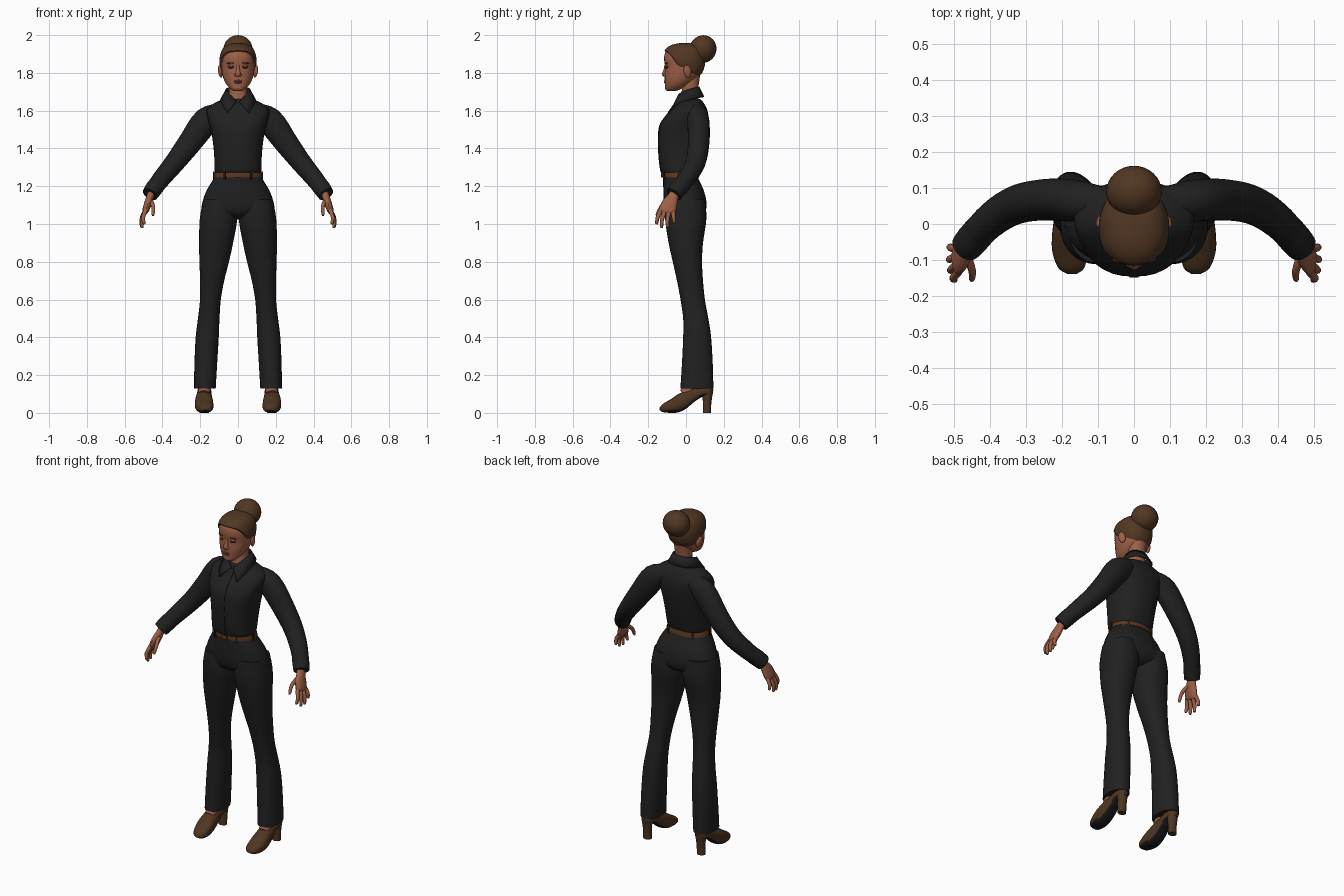
import bpy, bmesh, math
from mathutils import Vector, Matrix

if "Cube" in bpy.data.objects:
    bpy.data.objects.remove(bpy.data.objects["Cube"])


def material(name, r, g, b):
    m = bpy.data.materials.new(name)
    m.diffuse_color = (r, g, b, 1)
    m.use_nodes = True
    m.node_tree.nodes["Principled BSDF"].inputs["Base Color"].default_value = m.diffuse_color
    return m


SKIN = material("skin", .34, .118, .062)
HAIR = material("brown_hair", .085, .038, .017)
CLOTH = material("black_cloth", .015, .015, .016)
LEATHER = material("brown_leather", .075, .036, .015)
BELT = material("tan_belt", .11, .04, .015)
SOLE = material("black_sole", .01, .01, .012)
LIP = material("lip", .22, .065, .045)
EYE = material("dark_eye", .02, .012, .01)


# ---------- helpers ----------
def smooth(pts, steps=4):
    """Catmull-Rom interpolation through tuples of any length."""
    out = []
    for i in range(len(pts) - 1):
        p0, p1 = pts[max(i - 1, 0)], pts[i]
        p2, p3 = pts[i + 1], pts[min(i + 2, len(pts) - 1)]
        for k in range(steps):
            t = k / steps
            out.append(tuple(.5 * (2 * b + (c - a) * t + (2 * a - 5 * b + 4 * c - d) * t * t
                                   + (3 * b - a - 3 * c + d) * t ** 3)
                             for a, b, c, d in zip(p0, p1, p2, p3)))
    return out + [tuple(pts[-1])]


def finish(name, bm, mat, mirror=False):
    bmesh.ops.recalc_face_normals(bm, faces=bm.faces)
    me = bpy.data.meshes.new(name)
    bm.to_mesh(me)
    bm.free()
    me.materials.append(mat)
    ob = bpy.data.objects.new(name, me)
    bpy.context.collection.objects.link(ob)
    if mirror:
        ob.modifiers.new("mirror", 'MIRROR')
    return ob


def skin_rings(name, rings, mat, mirror=False, closed=True, caps=True):
    """Bridge a list of point rings with quads."""
    bm = bmesh.new()
    vs = [[bm.verts.new(p) for p in r] for r in rings]
    n = len(vs[0])
    for a, b in zip(vs, vs[1:]):
        for i in range(n if closed else n - 1):
            j = (i + 1) % n
            bm.faces.new((a[i], a[j], b[j], b[i]))
    if caps:
        bm.faces.new(vs[0])
        bm.faces.new(vs[-1])
    return finish(name, bm, mat, mirror)


def spow(v, p):
    return math.copysign(abs(v) ** (2 / p), v)


def ring_point(a, cx, hw, yf, yb, p):
    """Point on a squared ellipse; angle 0 is the front."""
    hw = max(hw, .001)
    return (cx + hw * spow(math.sin(a), p),
            (yf + yb) / 2 - (yb - yf) / 2 * spow(math.cos(a), p))


def body(name, rows, mat, p=2.2, n=32, mirror=False, steps=4):
    """Upright loft from rows of (z, centre x, half width, front y, back y)."""
    rings = [[ring_point(2 * math.pi * i / n, *r[1:], p) + (r[0],) for i in range(n)]
             for r in smooth(rows, steps)]
    return skin_rings(name, rings, mat, mirror)


def tube(name, pts, mat, n=16, steps=4, mirror=True):
    """Tube along (x, y, z, radius along y, other radius)."""
    pts = smooth(pts, steps)
    rings = []
    for i, q in enumerate(pts):
        t = (Vector(pts[min(i + 1, len(pts) - 1)][:3]) - Vector(pts[max(i - 1, 0)][:3])).normalized()
        u = Vector((0, 1, 0))
        u = (u - t * t.dot(u)).normalized()
        v = t.cross(u)
        rings.append([Vector(q[:3]) + u * q[3] * math.cos(2 * math.pi * k / n)
                      + v * q[4] * math.sin(2 * math.pi * k / n) for k in range(n)])
    return skin_rings(name, rings, mat, mirror)


def blob(name, loc, scale, mat, mirror=False, rot=(0, 0, 0), seg=24):
    bm = bmesh.new()
    mx = Matrix.Translation(loc)
    for ang, ax in zip(rot, 'XYZ'):
        mx = mx @ Matrix.Rotation(ang, 4, ax)
    bmesh.ops.create_uvsphere(bm, u_segments=seg, v_segments=seg // 2, radius=1,
                              matrix=mx @ Matrix.Diagonal((*scale, 1)))
    return finish(name, bm, mat, mirror)


# ---------- shirt ----------
shirt_rows = [(1.27, 0, .119, -.122, .06), (1.285, 0, .124, -.134, .068), (1.36, 0, .126, -.143, .088),
              (1.45, 0, .135, -.146, .108), (1.52, 0, .15, -.139, .118), (1.57, 0, .163, -.108, .119),
              (1.61, 0, .163, -.072, .11), (1.64, 0, .125, -.05, .094), (1.655, 0, .09, -.04, .083),
              (1.662, 0, .055, -.028, .07)]
body("shirt", shirt_rows, CLOTH, p=2.35)
placket = [[(x, r[3] - d, r[0]) for x, d in ((-.013, -.004), (-.013, .003), (.013, .003), (.013, -.004))]
           for r in smooth(shirt_rows[:8])]
skin_rings("shirt_placket", placket, CLOTH)

# folded collar, one half mirrored
inner = smooth([(.006, -.056, 1.648), (.045, -.037, 1.69), (.066, .01, 1.712), (.048, .056, 1.724), (0, .07, 1.727)])
outer = smooth([(.058, -.096, 1.592), (.086, -.05, 1.635), (.094, .02, 1.66), (.062, .082, 1.672), (0, .097, 1.674)])
collar = skin_rings("collar", [inner, outer], CLOTH, True, closed=False, caps=False)
collar.modifiers.new("thickness", 'SOLIDIFY').thickness = .006

# sleeves and cuffs
tube("sleeve", [(.08, .055, 1.6, .045, .04), (.165, .065, 1.55, .058, .07), (.255, .067, 1.43, .057, .063),
                (.335, .05, 1.325, .053, .054), (.405, .003, 1.24, .047, .048), (.462, -.06, 1.165, .041, .042)],
     CLOTH, n=24)
tube("cuff", [(.428, -.02, 1.21, .046, .046), (.448, -.043, 1.184, .046, .046), (.466, -.064, 1.157, .043, .043)],
     CLOTH, n=24, steps=2)

# ---------- trousers ----------
body("trouser_hips", [(1.275, 0, .117, -.121, .056), (1.24, 0, .129, -.121, .066), (1.18, 0, .165, -.12, .093),
                      (1.12, 0, .187, -.117, .108), (1.075, 0, .19, -.108, .106), (1.045, 0, .15, -.085, .09),
                      (1.025, 0, .08, -.035, .055)], CLOTH)
body("trouser_leg", [(1.13, .098, .085, -.108, .1), (1.03, .103, .099, -.111, .108), (.9, .116, .09, -.092, .09),
                     (.8, .126, .078, -.07, .085), (.7, .137, .064, -.048, .09), (.6, .146, .055, -.029, .1),
                     (.5, .155, .057, -.015, .118), (.4, .163, .061, -.015, .133), (.25, .171, .06, -.022, .142),
                     (.13, .175, .057, -.03, .145)], CLOTH, mirror=True)

# belt, loops and buckle
body("belt", [(1.246, 0, .129, -.126, .069), (1.258, 0, .127, -.128, .068), (1.275, 0, .122, -.127, .064)], BELT, steps=2)


def box(name, loc, size, mat, turn=0, mirror=False):
    bm = bmesh.new()
    bmesh.ops.create_cube(bm, size=1, matrix=Matrix.Translation(loc) @ Matrix.Rotation(turn, 4, 'Z')
                          @ Matrix.Diagonal((*size, 1)))
    return finish(name, bm, mat, mirror)


for k, a in enumerate((.55, 1.5, 2.5)):
    x, y = ring_point(a, 0, .128, -.128, .069, 2.2)
    box(f"belt_loop_{k}", (x, y, 1.257), (.012, .008, .044), CLOTH, a, True)
box("belt_buckle", (0, -.129, 1.26), (.036, .008, .026), BELT)

# ---------- hands ----------
tube("palm", [(.452, -.05, 1.18, .026, .022), (.465, -.068, 1.145, .029, .02), (.478, -.088, 1.105, .042, .02),
              (.49, -.1, 1.07, .043, .017), (.494, -.104, 1.055, .034, .01)], SKIN)
fingers = {"index": ((.487, -.132, 1.075), (.502, -.15, 1.035), (.497, -.155, 1.003)),
           "middle": ((.491, -.112, 1.068), (.508, -.127, 1.025), (.507, -.129, .984)),
           "ring": ((.492, -.09, 1.066), (.511, -.098, 1.025), (.511, -.098, .986)),
           "little": ((.489, -.069, 1.07), (.509, -.066, 1.037), (.509, -.062, 1.008)),
           "thumb": ((.462, -.09, 1.125), (.449, -.13, 1.092), (.45, -.153, 1.05))}
for nm, (a, b, c) in fingers.items():
    tip = tuple(q + (q - p) * .12 for p, q in zip(b, c))
    tube(nm + "_finger", [a + (.012, .012), b + (.0105, .0105), c + (.008, .008), tip + (.002, .002)], SKIN, n=10, steps=3)

# ---------- shoes ----------
shoe_rows = [(-.139, .172, .012, .014, .028), (-.122, .174, .036, .004, .048), (-.08, .178, .048, 0, .073),
             (-.04, .18, .048, .003, .1), (0, .18, .044, .022, .118), (.04, .179, .039, .055, .128),
             (.085, .178, .037, .085, .14), (.125, .178, .031, .093, .145), (.142, .178, .013, .1, .138)]
rings = []
for y, cx, hw, zb, zt in smooth(shoe_rows):
    ring = [ring_point(2 * math.pi * i / 24, cx, hw, zb, zt, 2.5) for i in range(24)]
    rings.append([(x, y, z) for x, z in ring])
shoe = skin_rings("shoe", rings, LEATHER, True)
shoe.data.materials.append(SOLE)
for f in shoe.data.polygons:
    if f.normal.z < -.6:
        f.material_index = 1
tube("shoe_heel", [(.178, .114, .125, .031, .033), (.178, .112, .06, .023, .026), (.178, .11, 0, .021, .025)], LEATHER)
tube("ankle", [(.176, .05, .22, .035, .033), (.177, .02, .14, .034, .033), (.179, -.008, .1, .03, .03)], SKIN)

# ---------- head ----------
body("neck", [(1.6, 0, .058, -.03, .075), (1.66, 0, .05, -.028, .066), (1.71, 0, .047, -.022, .064),
              (1.79, 0, .05, -.02, .075)], SKIN)
head_rows = [(1.703, 0, .018, -.096, -.06), (1.713, 0, .037, -.109, -.03), (1.74, 0, .062, -.111, .02),
             (1.78, 0, .08, -.113, .066), (1.83, 0, .088, -.111, .09), (1.88, 0, .089, -.116, .094),
             (1.918, 0, .076, -.105, .086), (1.938, 0, .055, -.08, .065), (1.948, 0, .03, -.045, .035),
             (1.951, 0, .004, -.014, -.006)]
body("head", head_rows, SKIN)
blob("ear", (.093, .008, 1.808), (.011, .021, .034), SKIN, True, (.2, .15, .3), 16)

# nose, eyes, brows and lips
tube("nose", [(0, -.106, 1.842, .008, .009), (0, -.11, 1.815, .009, .01), (0, -.116, 1.795, .011, .014),
              (0, -.113, 1.782, .007, .012)], SKIN, mirror=False)
blob("nostril", (.012, -.112, 1.789), (.009, .009, .008), SKIN, True, seg=12)
blob("eye", (.037, -.1015, 1.829), (.016, .006, .0065), EYE, True, (0, 0, .3), 16)
blob("eyelid", (.037, -.101, 1.836), (.019, .008, .006), SKIN, True, (0, 0, .3), 16)
blob("brow", (.04, -.104, 1.852), (.022, .005, .0035), HAIR, True, (0, .08, .33), 16)
blob("upper_lip", (0, -.109, 1.757), (.023, .007, .005), LIP, seg=16)
blob("lower_lip", (0, -.109, 1.749), (.019, .008, .0055), LIP, seg=16)
blob("chin", (0, -.098, 1.722), (.024, .014, .013), SKIN, seg=16)

# hair cap: head surface pushed out, starting at a hairline that varies around the head
dense = smooth(head_rows, 8)
hairline = smooth([(0, 1.913), (.55, 1.908), (.95, 1.886), (1.3, 1.838), (1.6, 1.828), (2.1, 1.798), (math.pi, 1.778)], 6)


def lookup(table, x):
    for lo, hi in zip(table, table[1:]):
        if lo[0] <= x <= hi[0]:
            t = (x - lo[0]) / max(hi[0] - lo[0], 1e-9)
            return [a + (b - a) * t for a, b in zip(lo, hi)]
    return table[-1]


N, M = 48, 14
rings = []
for k in range(M + 1):
    ring = []
    for i in range(N):
        a = 2 * math.pi * i / N
        zb = lookup(hairline, min(a, 2 * math.pi - a))[1]
        s = math.sin(k / M * math.pi / 2)
        z, cx, hw, yf, yb = lookup(dense, zb + (1.9509 - zb) * s)
        g = .008 if k else .001      # tuck the first row onto the skin
        ring.append(ring_point(a, 0, hw + g, yf - g, yb + g, 2.2) + (z + .007 * s,))
    rings.append(ring)
hair = skin_rings("hair_cap", rings, HAIR, caps=False)
bm = bmesh.new()
bm.from_mesh(hair.data)
bm.verts.ensure_lookup_table()
bm.faces.new(bm.verts[-N:])
bmesh.ops.recalc_face_normals(bm, faces=bm.faces)
bm.to_mesh(hair.data)
bm.free()
blob("hair_bun", (0, .09, 1.926), (.077, .071, .074), HAIR, rot=(-.4, 0, 0), seg=32)

# ---------- shading ----------
for ob in bpy.context.scene.objects:
    ob.select_set(True)
    bpy.context.view_layer.objects.active = ob
bpy.ops.object.shade_smooth_by_angle(angle=math.radians(45))
